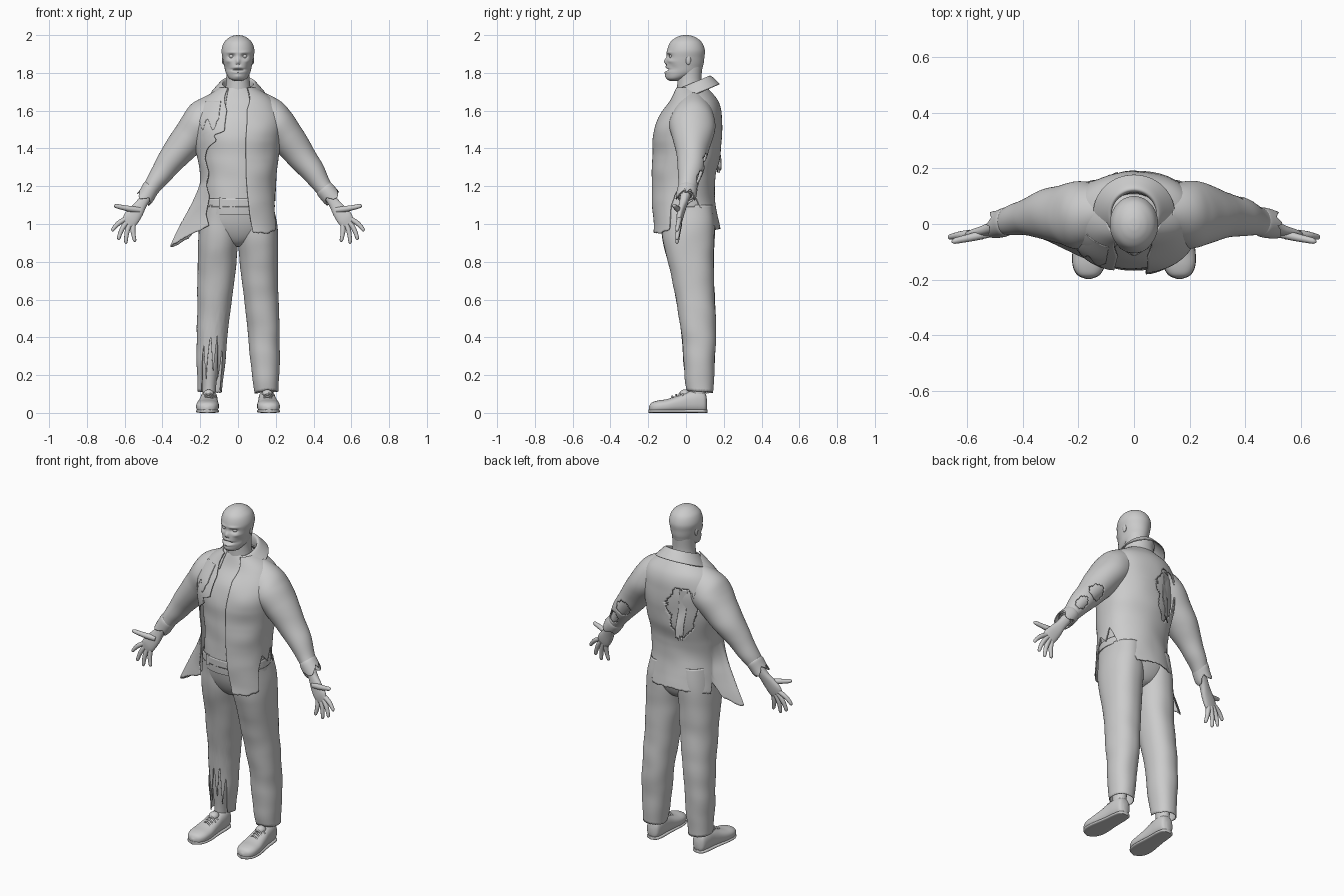
import bpy, bmesh, math, random
from mathutils import Vector, noise

rng = random.Random(4)
X, Y, Z = Vector((1, 0, 0)), Vector((0, 1, 0)), Vector((0, 0, 1))


def poly(*pts):
    """Piecewise linear function through (x, y) points."""
    def f(x):
        for (a, p), (b, q) in zip(pts, pts[1:]):
            if x <= b:
                return p + (q - p) * max(0, (x - a) / (b - a))
        return pts[-1][1]
    return f


def spline(rows, v):
    i = min(int(v), len(rows) - 2)
    t = v - i
    p1, p2 = rows[i], rows[i + 1]
    p0, p3 = rows[max(i - 1, 0)], rows[min(i + 2, len(rows) - 1)]
    return [.5 * (2*b + (c - a)*t + (2*a - 5*b + 4*c - d)*t*t + (3*b - a - 3*c + d)*t**3)
            for a, b, c, d in zip(p0, p1, p2, p3)]


def finish(name, bm, thick=0):
    bmesh.ops.recalc_face_normals(bm, faces=bm.faces)
    me = bpy.data.meshes.new(name)
    bm.to_mesh(me)
    bm.free()
    me.shade_smooth()
    me.set_sharp_from_angle(angle=math.radians(50))
    ob = bpy.data.objects.new(name, me)
    bpy.context.collection.objects.link(ob)
    if thick:
        m = ob.modifiers.new("cloth", 'SOLIDIFY')
        m.thickness, m.offset = thick, 0
    return ob


def loft(name, rows, A=X, B=Y, power=2.0, nu=40, nv=40, arc=None, trim=None, jag=0,
         hole=None, warp=None, thick=0, wrinkle=0):
    """Skin through rows (x, y, z, radius A, radius B); arc opens it, trim cuts the start."""
    bm, grid, top = bmesh.new(), [], len(rows) - 1
    cols = nu + 1 if arc else nu
    for i in range(cols):
        u = i / nu
        a0, a1 = arc(0) if arc else (0, 360)
        v0 = trim(a0 + (a1 - a0) * u) + rng.uniform(-jag, jag) if trim else 0
        v0 = max(v0, 0)
        col = []
        for j in range(nv + 1):
            v = v0 + (top - v0) * j / nv
            a0, a1 = arc(v) if arc else (0, 360)
            deg = a0 + (a1 - a0) * u
            c, s = math.cos(math.radians(deg)), math.sin(math.radians(deg))
            x, y, z, ra, rb = spline(rows, v)
            e = 2 / power
            p = Vector((x, y, z)) + A * max(ra, .001) * math.copysign(abs(c)**e, c) \
                + B * max(rb, .001) * math.copysign(abs(s)**e, s)
            if wrinkle:
                p += (A * c + B * s) * wrinkle * noise.noise(Vector((p.x * 7, p.y * 7, p.z * 9)))
            if warp:
                p = warp(p, deg, v)
            col.append((bm.verts.new(p), deg, v))
        grid.append(col)
    for i in range(nu):
        a, b = grid[i], grid[(i + 1) % cols]
        for j in range(nv):
            if not (hole and hole(a[j][1], a[j][2])):
                bm.faces.new((a[j][0], b[j][0], b[j + 1][0], a[j + 1][0]))
    if not arc and not thick:
        bm.faces.new([c[0][0] for c in grid])
        bm.faces.new([c[-1][0] for c in grid])
    return finish(name, bm, thick)


def ball(name, loc, size):
    bm = bmesh.new()
    bmesh.ops.create_uvsphere(bm, u_segments=20, v_segments=12, radius=1)
    for v in bm.verts:
        v.co = Vector(loc) + Vector(a * b for a, b in zip(v.co, size))
    return finish(name, bm)


def ragged(cd, cv, rd, rv):
    """Irregular torn hole centred on an angle and a row."""
    def f(d, v):
        a, b = (d - cd) / rd, (v - cv) / rv
        return a*a + b*b < .85 + .3 * math.sin(5 * math.atan2(b, a)) * math.cos(2.3 * b)
    return f


# Head, with sockets, brow, nose, mouth, chin and cheek hollows pushed in or out
features = [(.034, 1.888, .017, .011, .016), (.034, 1.908, .025, .007, -.005),
            (0, 1.862, .010, .016, -.012), (.007, 1.843, .005, .006, .008),
            (0, 1.817, .03, .006, .02), (0, 1.802, .024, .006, -.006),
            (0, 1.782, .02, .012, -.005), (.056, 1.825, .016, .02, .008), (.052, 1.862, .016, .01, -.006)]


def face(p, d, v):
    if p.y < -.02:
        for x, z, sx, sz, dy in features:
            p.y += dy * math.exp(-((abs(p.x) - x) / sx)**2 - ((p.z - z) / sz)**2)
    return p


loft("head", [(0, -.06, 1.757, .018, .025), (0, -.05, 1.77, .045, .052), (0, -.018, 1.80, .064, .09),
              (0, -.008, 1.84, .074, .099), (0, -.003, 1.88, .082, .1), (0, 0, 1.92, .087, .1),
              (0, 0, 1.96, .075, .085), (0, 0, 1.985, .05, .057), (0, 0, 1.997, .024, .027),
              (0, 0, 2.0, .003, .003)], nu=90, nv=100, warp=face)
loft("neck", [(0, .03, 1.62, .09, .085), (0, .022, 1.69, .072, .07), (0, .018, 1.76, .062, .064),
              (0, .02, 1.83, .064, .066)])
for s in (-1, 1):
    ball("eye", (s * .034, -.076, 1.888), (.014, .013, .012))
    ball("ear", (s * .077, .012, 1.868), (.008, .014, .025))

# Jacket and the shirt beneath it share one set of torso sections, 0.1 apart in height
torso = [(0, 0, .85, .225, .185), (0, 0, .95, .22, .18), (0, -.008, 1.05, .207, .172),
         (0, -.018, 1.15, .198, .165), (0, -.012, 1.25, .2, .167), (0, 0, 1.35, .212, .178),
         (0, .005, 1.45, .23, .182), (0, .018, 1.55, .235, .17), (0, .038, 1.65, .19, .128),
         (0, .025, 1.72, .095, .085)]
hem = poly((-80, .96), (-45, .95), (-22, .97), (-12, 1.1), (0, 1.17), (12, 1.12), (25, 1.2), (38, 1.08),
           (52, 1.1), (64, .97), (100, .98), (140, .97), (162, .95), (168, 1.02), (174, .93), (188, .885),
           (200, .92), (212, .955), (226, .99))
left_edge = poly((0, -66), (2, -74), (4, -79), (6, -81), (7.5, -79), (9, -60))
right_edge = poly((0, 226), (1.3, 226), (2, 220), (3, 222), (3.6, 214), (4.2, 221), (5, 216), (5.4, 222),
                  (5.6, 228), (5.9, 242), (6.2, 238), (6.4, 254), (7.5, 256), (9, 238))


def flare(p, d, v):
    side = max(0, 1 - abs(d - 190) / (34 if d > 190 else 24))
    p.x -= side * max(0, 1.22 - p.z) * .42
    return p


loft("jacket_body", torso, power=2.15, nu=150, nv=80, arc=lambda v: (left_edge(v), right_edge(v)),
     trim=lambda d: (hem(d) - .85) / .1, jag=.03, hole=ragged(112, 5.9, 24, 1.6), warp=flare,
     thick=.006, wrinkle=.006)
loft("shirt", [(x, y, z, a - .02, b - .016) for x, y, z, a, b in torso[2:]], power=2.15, nu=64,
     wrinkle=.006)


def tilt(p, d, v):
    p.z += (p.y - .07) * .42
    return p


loft("collar", [(0, .03, 1.69, .1, .088), (0, .032, 1.73, .085, .083), (0, .036, 1.757, .084, .084),
                (0, .038, 1.755, .094, .094), (0, .04, 1.725, .12, .115), (0, .04, 1.695, .145, .136)],
     nu=60, nv=30, arc=lambda v: (-46 - 3.5 * v, 226 + 3.5 * v), warp=tilt, thick=.005)
# Loose torn cloth hanging inside the back tear
loft("back_strip", [(-.03, .02, 1.27, .13, .178), (-.02, .015, 1.36, .15, .18),
                    (-.01, .01, 1.46, .18, .174), (0, .015, 1.58, .2, .163)],
     nu=14, nv=20, arc=lambda v: (103 + 3 * v, 122 + v), jag=.3, trim=lambda d: .2, thick=.004, wrinkle=.02)
# Torn layer lying over one shoulder
loft("shoulder_flap", [(x, y, z, a + .006, b + .006) for x, y, z, a, b in torso[6:9]], power=2.15,
     nu=40, nv=20, arc=lambda v: (212, 250 - 3 * v), jag=.03, trim=lambda d: .8 + .25 * math.sin(d / 3),
     thick=.004)

# Sleeves, arms, cuffs and hands; the sleeve head runs up to the neck to slope the shoulder
sleeve = [(.06, .042, 1.63, .10, .075), (.145, .036, 1.573, .11, .106), (.2, .033, 1.525, .102, .119),
          (.26, .034, 1.455, .089, .104), (.322, .034, 1.375, .077, .084), (.382, .027, 1.3, .063, .067),
          (.435, .015, 1.225, .049, .053), (.485, 0, 1.15, .037, .041)]
elbow, forearm = ragged(95, 4.5, 42, .55), ragged(80, 5.75, 38, .45)
for s in (-1, 1):
    N = Vector((.77 * s, 0, .64))

    def flip(rows):
        return [(r[0] * s,) + tuple(r[1:]) for r in rows]
    loft("sleeve", flip(sleeve), A=N, nu=60, nv=70, thick=.005, wrinkle=.006,
         hole=(lambda d, v: elbow(d, v) or forearm(d, v)) if s > 0 else None)
    loft("arm", flip([(x, y, z, a * .8, b * .78) for x, y, z, a, b in sleeve[2:]]), A=N, nu=28)
    loft("cuff", flip([(.508, -.004, 1.125, .041, .045), (.49, 0, 1.145, .043, .047),
                       (.464, .006, 1.185, .046, .05), (.455, .008, 1.198, .04, .044)]),
         A=N, nu=40, nv=12, trim=lambda d: .6 + .6 * math.sin(d / 17), jag=.15, thick=.005, wrinkle=.012)
    loft("palm", flip([(.465, .003, 1.175, .031, .03), (.505, -.012, 1.115, .029, .023),
                       (.535, -.025, 1.07, .038, .02), (.565, -.034, 1.03, .043, .017),
                       (.585, -.038, 1.0, .036, .011)]), A=N, power=2.3, nu=28, nv=24)
    for base, tip in (((.606, 1.022), (.668, .962)), ((.594, 1.005), (.634, .915)),
                      ((.576, .995), (.594, .895)), ((.556, .988), (.545, .905)), ((.535, 1.075), (.657, 1.098))):
        thumb = tip[1] > 1
        bend = .016 if not thumb else -.01
        fat = 1.25 if thumb else 1.05
        pts = []
        for t, r in ((-.15, .013), (.3, .0125), (.65, .0105), (.92, .0085), (1, .002)):
            pts.append((base[0] + (tip[0] - base[0]) * t + bend * t * (1 - t),
                        -.036 - .012 * t - (.015 * t if thumb else 0),
                        base[1] + (tip[1] - base[1]) * t + bend * t * (1 - t), r * fat, r * fat))
        w = Vector((-(tip[1] - base[1]) * s, 0, tip[0] - base[0])).normalized()
        loft("thumb" if thumb else "finger", flip(pts), A=w, nu=12, nv=12)

# Trousers, torn open over one shin
leg = [(.15, .075, .1, .062, .066), (.145, .071, .2, .069, .076), (.142, .07, .3, .076, .082),
       (.138, .068, .4, .08, .088), (.132, .061, .5, .084, .094), (.124, .05, .6, .09, .1),
       (.116, .038, .7, .096, .108), (.11, .026, .8, .1, .12), (.106, .015, .9, .105, .133),
       (.1, .01, 1.0, .102, .14), (.095, 0, 1.1, .092, .138)]
tear = poly((0, .12), (150, .11), (215, .13), (226, .36), (238, .16), (252, .42), (262, .2), (274, .42),
            (288, .18), (300, .37), (312, .12), (360, .12))
for s in (-1, 1):
    cut = tear if s < 0 else poly((0, .12), (180, .105), (270, .125), (360, .12))
    loft("trouser_leg", [(s * r[0],) + r[1:] for r in leg], A=X * s, power=2.2, nu=120, nv=60,
         trim=lambda d: (cut(d) - .1) / .1, jag=.02, thick=.004, wrinkle=.005)
    loft("shin", [(s * .155, .06, .05, .038, .042), (s * .152, .06, .14, .036, .044),
                  (s * .146, .06, .3, .052, .062), (s * .138, .06, .5, .06, .068)], nu=28, nv=20)
loft("trouser_seat", [(0, .012, .88, .02, .06), (0, .012, .9, .08, .098), (0, .01, .94, .16, .127),
                      (0, .005, 1.0, .198, .147), (0, -.008, 1.08, .192, .15), (0, -.012, 1.14, .186, .148)],
     power=2.2, nu=56)
loft("waistband", [(0, -.012, 1.09, .193, .153), (0, -.014, 1.135, .189, .152)], power=2.2, nu=56, nv=4,
     thick=.005)
for a in (-118, -62, 60, 120):
    c, d = math.cos(math.radians(a)), math.sin(math.radians(a))
    bm = bmesh.new()
    bmesh.ops.create_cube(bm, size=1)
    for v in bm.verts:
        v.co = Vector((.195 * c + v.co.x * .018, -.013 + .157 * d + v.co.y * .014, 1.11 + v.co.z * .06))
    finish("belt_loop", bm)


# Shoes with soles and laces
def ground(p, d, v):
    p.z = max(p.z, 0.006)
    return p


for s in (-1, 1):
    last = [(.152, .112, .045, .012, .02), (.152, .1, .055, .036, .052), (.153, .06, .06, .045, .06),
            (.155, .01, .056, .048, .056), (.158, -.04, .046, .053, .046), (.161, -.1, .036, .06, .037),
            (.163, -.15, .032, .057, .033), (.164, -.183, .028, .039, .025), (.164, -.197, .024, .008, .008)]
    loft("shoe", [(s * r[0],) + r[1:] for r in last], B=Z, power=2.4, nu=40, nv=40, warp=ground)
    loft("sole", [(s * r[0], r[1] * 1.005, .009, r[3] + .001, .009) for r in last], B=Z, power=3.5, nu=24)
    for k in range(4):
        y, z = -.012 - .02 * k, .112 - .008 * k
        loft("lace", [(s * .156 - .036, y + .008, z - .024, .005, .005), (s * .156, y, z, .005, .005),
                      (s * .156 + .036, y - .006, z - .024, .005, .005)], A=Y, B=Z, nu=8, nv=12)
    ball("shoe_tongue", (s * .155, -.005, .1), (.028, .03, .024))
